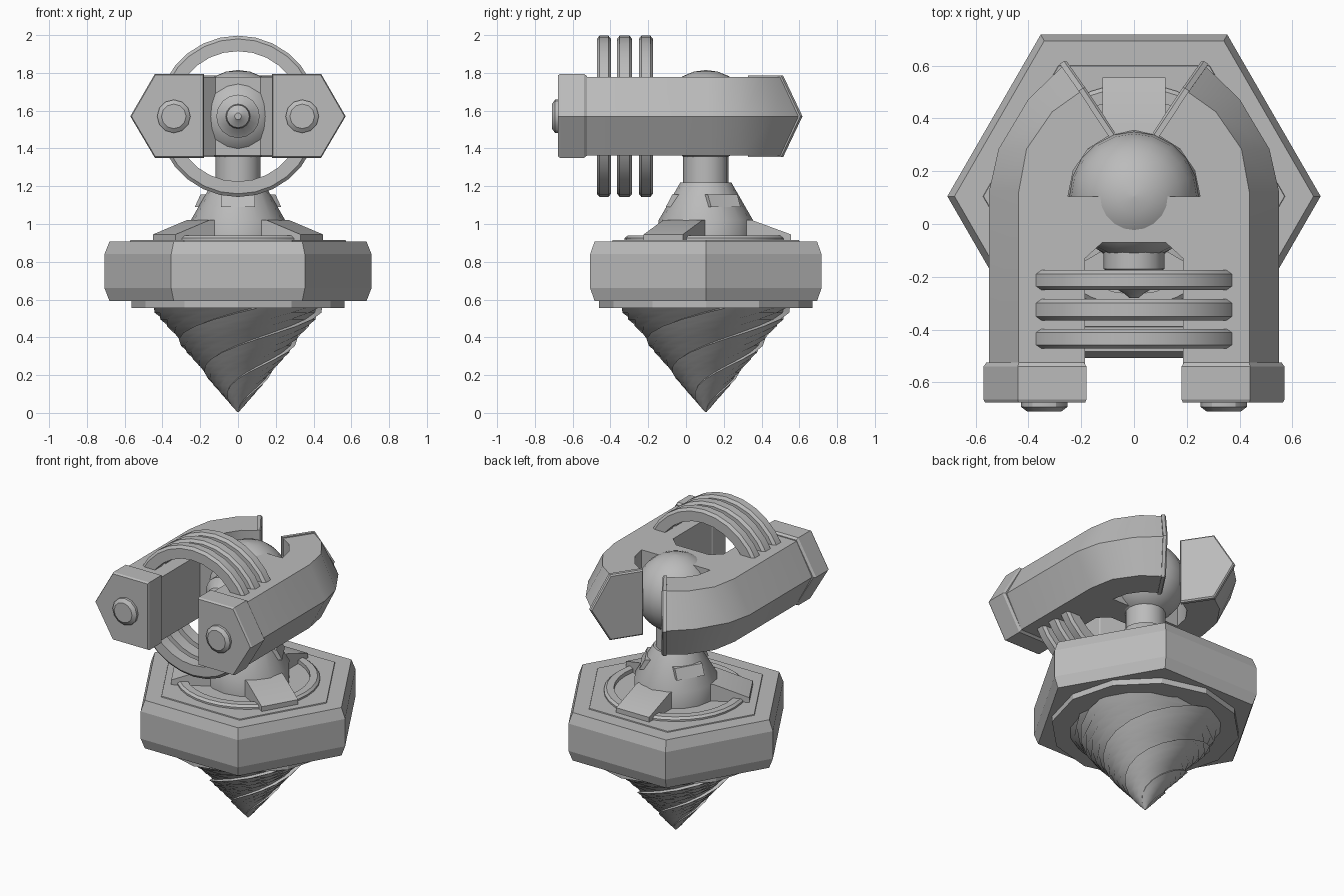
import bpy, bmesh, math
from mathutils import Matrix, Vector

if "Cube" in bpy.data.objects:
    bpy.data.objects.remove(bpy.data.objects["Cube"])

AXIS_Y = 0.105   # y of the vertical main axis
MID = 1.57       # height of the clamp's centre line

grey = bpy.data.materials.new("plain grey")
grey.diffuse_color = (0.5, 0.5, 0.5, 1)
grey.use_nodes = True
grey.node_tree.nodes["Principled BSDF"].inputs["Base Color"].default_value = grey.diffuse_color


def loft(name, loops, wrap=False, mirror=False, matrix=None, angle=30):
    """Join equal loops of points with faces; cap the ends unless wrapped."""
    bm = bmesh.new()
    rows = [[bm.verts.new(p) for p in loop] for loop in loops]
    n = len(rows[0])
    pairs = list(zip(rows, rows[1:]))
    if wrap:
        pairs.append((rows[-1], rows[0]))
    else:
        bm.faces.new(rows[0][::-1])
        bm.faces.new(rows[-1])
    for a, b in pairs:
        for i in range(n):
            j = (i + 1) % n
            if mirror and abs(a[i].co.x) < 1e-5 and abs(a[j].co.x) < 1e-5:
                continue          # leave the mirror seam open
            bm.faces.new((a[i], a[j], b[j], b[i]))
    bmesh.ops.recalc_face_normals(bm, faces=bm.faces)
    if matrix:
        bm.transform(matrix)
    mesh = bpy.data.meshes.new(name)
    bm.to_mesh(mesh)
    bm.free()
    mesh.materials.append(grey)
    obj = bpy.data.objects.new(name, mesh)
    bpy.context.collection.objects.link(obj)
    bpy.ops.object.select_all(action='DESELECT')
    obj.select_set(True)
    bpy.context.view_layer.objects.active = obj
    bpy.ops.object.shade_smooth_by_angle(angle=math.radians(angle))
    if mirror:
        m = obj.modifiers.new("mirror", 'MIRROR')
        m.use_clip = True
    return obj


def circle(r, z, n):
    return [(r * math.cos(2 * math.pi * i / n), r * math.sin(2 * math.pi * i / n), z)
            for i in range(n)]


def lathe(name, profile, n, matrix=None, angle=30, mirror=False):
    """Stack circles given as (radius, height)."""
    matrix = matrix or Matrix.Translation((0, AXIS_Y, 0))
    return loft(name, [circle(r, z, n) for r, z in profile],
                matrix=matrix, angle=angle, mirror=mirror)


def spoke(name, profile, half, degrees):
    """Extrude a (radius, z) profile sideways and turn it about the axis."""
    m = Matrix.Translation((0, AXIS_Y, 0)) @ Matrix.Rotation(math.radians(degrees), 4, 'Z')
    loft(name, [[(r, s, z) for r, z in profile] for s in (-half, half)], matrix=m)


def forward(x, y, z):
    """Turn a lathe's axis towards the front."""
    return Matrix.Translation((x, y, z)) @ Matrix.Rotation(math.pi / 2, 4, 'X')


# Twisted drill tip with saw-tooth steps
tooth = [(0, 1.0), (0.22, 0.995), (0.45, 0.98), (0.7, 0.955), (0.97, 0.92)]
STARTS = 4
drill = []
for k in range(17):
    t = k / 16
    r = 0.004 + 0.465 * t ** 0.95
    drill.append([])
    for s in range(STARTS):
        for f, scale in tooth:
            a = 2 * math.pi * ((s + f) / STARTS + 0.8 * t)
            drill[-1].append((r * scale * math.cos(a), r * scale * math.sin(a), 0.005 + 0.56 * t))
loft("drill_tip", drill, matrix=Matrix.Translation((0, AXIS_Y, 0)), angle=28)

# Hexagonal base with flange and top plate
lathe("base_flange", [(0.565, 0.555), (0.565, 0.6)], 12, angle=20)
lathe("hex_base", [(0.68, 0.592), (0.707, 0.66), (0.707, 0.84), (0.68, 0.908)], 6, angle=10)
lathe("hex_top_plate", [(0.575, 0.9), (0.57, 0.914)], 6, angle=10)


def ring(name, section, n, matrix):
    """Sweep an (radius, height) section around an axis."""
    loops = []
    for i in range(n):
        a = 2 * math.pi * i / n
        loops.append([(r * math.cos(a), r * math.sin(a), h) for r, h in section])
    loft(name, loops, wrap=True, matrix=matrix)


# Turntable ring, struts and vents
ring("turntable_ring", [(0.37, 0.905), (0.43, 0.905), (0.43, 0.925), (0.415, 0.938), (0.37, 0.938)],
     32, Matrix.Translation((0, AXIS_Y, 0)))
for i in range(3):
    spoke("strut", [(0.12, 0.905), (0.45, 0.905), (0.45, 0.945), (0.24, 1.022), (0.12, 1.022)],
          0.12, 90 + 120 * i)
    spoke("vent", [(0.1, 1.09), (0.212, 1.09), (0.178, 1.155), (0.1, 1.155)],
          0.09, 30 + 120 * i)

# Conical collar and neck
lathe("collar", [(0.25, 0.905), (0.25, 1.02), (0.135, 1.22)], 16)
lathe("neck", [(0.12, 1.2), (0.12, 1.42)], 16)

# Ball joint
ball = [(max(0.002, 0.245 * math.sin(math.pi * k / 12)), MID - 0.245 * math.cos(math.pi * k / 12))
        for k in range(13)]
lathe("ball_joint", ball, 20, angle=60)

# Horseshoe clamp body: inner outline is shared, outer outline bulges at mid height
inner = [(0.27, 0.6)]
for deg in (69.7, 46, 23, 0):
    a = math.radians(deg)
    inner.append((0.25 * math.cos(a), AXIS_Y + 0.25 * math.sin(a)))
inner = inner[1:] + [(0, AXIS_Y), (0, -0.07), (0.12, -0.07), (0.185, -0.13), (0.185, -0.54)]
ridge = [(0.437, -0.54), (0.437, 0.12), (0.407, 0.284), (0.31, 0.425), (0.2, 0.503)]
bulge = [(0.55, -0.54), (0.55, 0.12), (0.513, 0.284), (0.40, 0.473), (0.268, 0.6)]
layers = [(1.362, ridge), (MID, bulge), (1.778, ridge)]
loft("clamp_body", [[(x, y, z) for x, y in inner + outer] for z, outer in layers],
     mirror=True, angle=25)

# Thin plates closing the slanted rear ends of the clamp
end = [(0.086, 0.332, 1.355), (0.203, 0.508, 1.355), (0.275, 0.61, MID),
       (0.203, 0.508, 1.785), (0.086, 0.332, 1.785)]
side = Vector((-0.83, 0.555, 0))
centre = sum((Vector(p) for p in end), Vector()) / len(end)
plates = []
for depth, scale in ((-0.008, 1.0), (0.012, 1.0), (0.02, 0.96)):
    plates.append([centre + (Vector(p) - centre) * scale + side * depth for p in end])
loft("clamp_end_plate", plates, mirror=True)

# Pointed front caps with chamfered edges
cap = [(0.18, 1.35), (0.44, 1.35), (0.57, MID), (0.44, 1.795), (0.18, 1.795)]
cx, cz = 0.36, MID
caps = []
for y, s in ((-0.525, 0.95), (-0.54, 1), (-0.665, 1), (-0.677, 0.97)):
    caps.append([(cx + (x - cx) * s, y, cz + (z - cz) * s) for x, z in cap])
loft("front_cap", caps, mirror=True, angle=20)

# Bolts on the caps
lathe("cap_bolt", [(0.088, 0), (0.088, 0.02), (0.065, 0.037)], 12,
      forward(0.34, -0.673, MID), mirror=True)

# Three coil rings around the clamp
for front, back in ((-0.25, -0.175), (-0.365, -0.285), (-0.472, -0.397)):
    w = back - front
    ring("coil_ring", [(0.345, 0), (0.41, 0), (0.427, 0.014), (0.427, w - 0.014),
                       (0.41, w), (0.345, w)], 28, forward(0, back, MID))

# Emitter nozzle between the arms
lathe("nozzle", [(0.115, -0.03), (0.115, 0.105), (0.1, 0.115), (0.065, 0.15),
                 (0.06, 0.185), (0.035, 0.2), (0.018, 0.215)], 16,
      forward(0, -0.065, MID))
